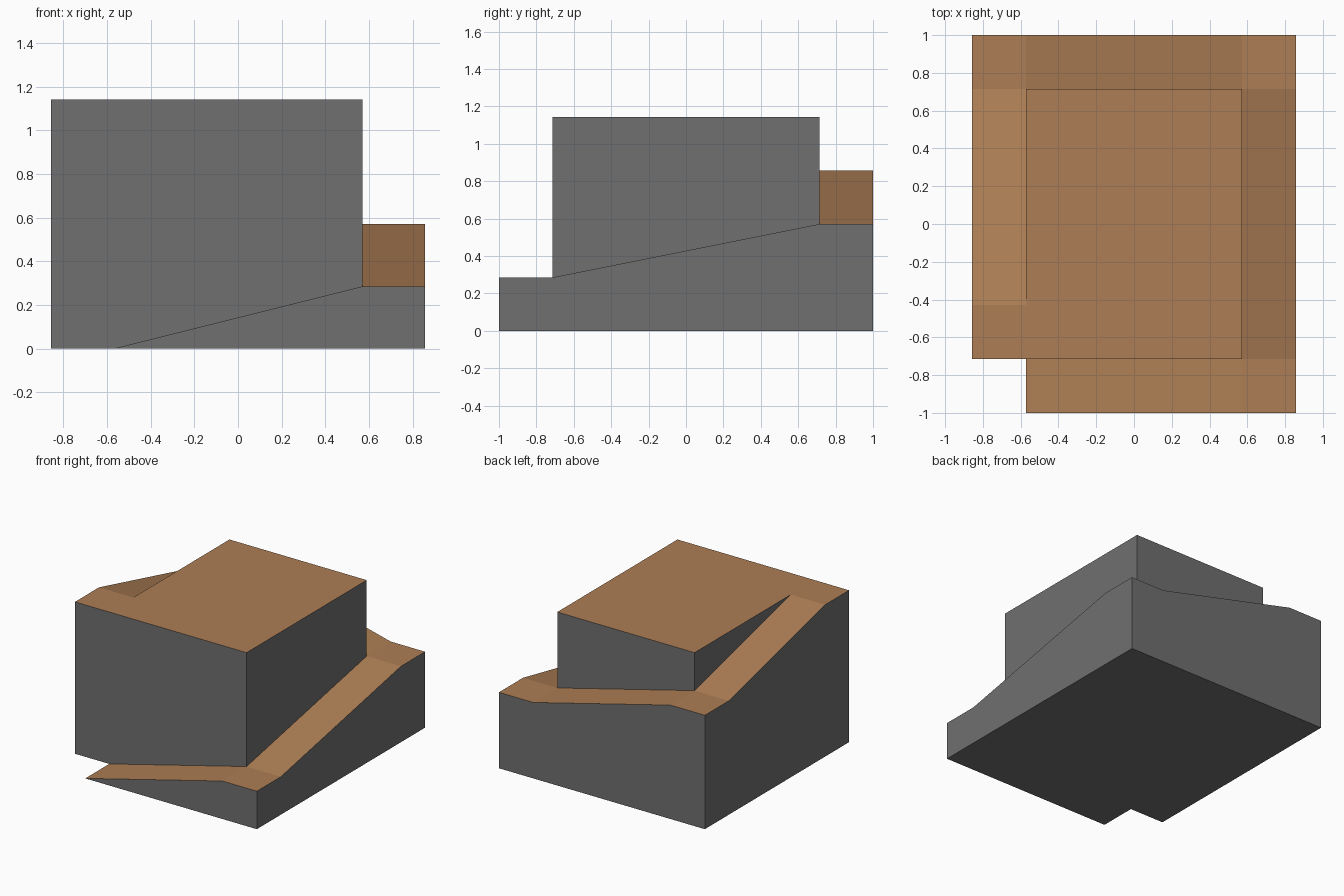
import bpy, bmesh

if "Cube" in bpy.data.objects:
    bpy.data.objects.remove(bpy.data.objects["Cube"])

U = 2 / 7                              # one grid cell
XS = [-3, -2, 2, 3]                    # breaks in cells
YS = [-3.5, -2.5, -1.5, 2.5, 3.5]


def clamp(t):
    return min(max(t, 0), 1)


def height(i, j, x, y):
    """Top height of cell (i, j) at x, y: core block plus a ramp winding up around it."""
    if not (0 <= i <= 2 and 0 <= j <= 3) or (i, j) == (0, 0):
        return 0
    if j == 0:                         # front ramp, 0 to 1
        return clamp((x + 2) / 4)
    if j == 3:                         # back ramp, 2 to 3
        return 2 + clamp((2 - x) / 4)
    if i == 2:                         # right ramp, 1 to 2
        return 1 + clamp((y + 2.5) / 5)
    if i == 0:                         # left ramp, 3 to 4
        return 3 + clamp((2.5 - y) / 4)
    return 4                           # core block


def make_material(name, color):
    m = bpy.data.materials.new(name)
    m.diffuse_color = (*color, 1)
    m.use_nodes = True
    m.node_tree.nodes["Principled BSDF"].inputs["Base Color"].default_value = m.diffuse_color
    return m


bm = bmesh.new()


def face(points):
    unique = list(dict.fromkeys(points))
    if len(unique) > 2:
        bm.faces.new([bm.verts.new((x * U, y * U, z * U)) for x, y, z in unique])


def wall(a, b, p, q):
    """Vertical face between two neighbouring cells along the edge p-q."""
    face([(*p, height(*a, *p)), (*q, height(*a, *q)),
          (*q, height(*b, *q)), (*p, height(*b, *p))])


# Tops and underside
for i in range(3):
    for j in range(4):
        if (i, j) == (0, 0):
            continue
        c = [(XS[i], YS[j]), (XS[i + 1], YS[j]), (XS[i + 1], YS[j + 1]), (XS[i], YS[j + 1])]
        face([(*p, height(i, j, *p)) for p in c])
        face([(*p, 0) for p in reversed(c)])

# Walls wherever neighbouring heights differ
for i in range(4):
    for j in range(4):
        wall((i - 1, j), (i, j), (XS[i], YS[j]), (XS[i], YS[j + 1]))
for i in range(3):
    for j in range(5):
        wall((i, j - 1), (i, j), (XS[i], YS[j]), (XS[i + 1], YS[j]))

bmesh.ops.remove_doubles(bm, verts=bm.verts, dist=1e-4)
bmesh.ops.recalc_face_normals(bm, faces=bm.faces)
for f in bm.faces:
    f.normal_update()
    f.material_index = 1 if f.normal.z > 0.5 else 0   # walkable tops are brown

mesh = bpy.data.meshes.new("spiral_ramp_block")
bm.to_mesh(mesh)
bm.free()
mesh.materials.append(make_material("stone_grey", (0.16, 0.16, 0.16)))
mesh.materials.append(make_material("path_brown", (0.42, 0.21, 0.09)))
bpy.context.collection.objects.link(bpy.data.objects.new("spiral_ramp_block", mesh))
